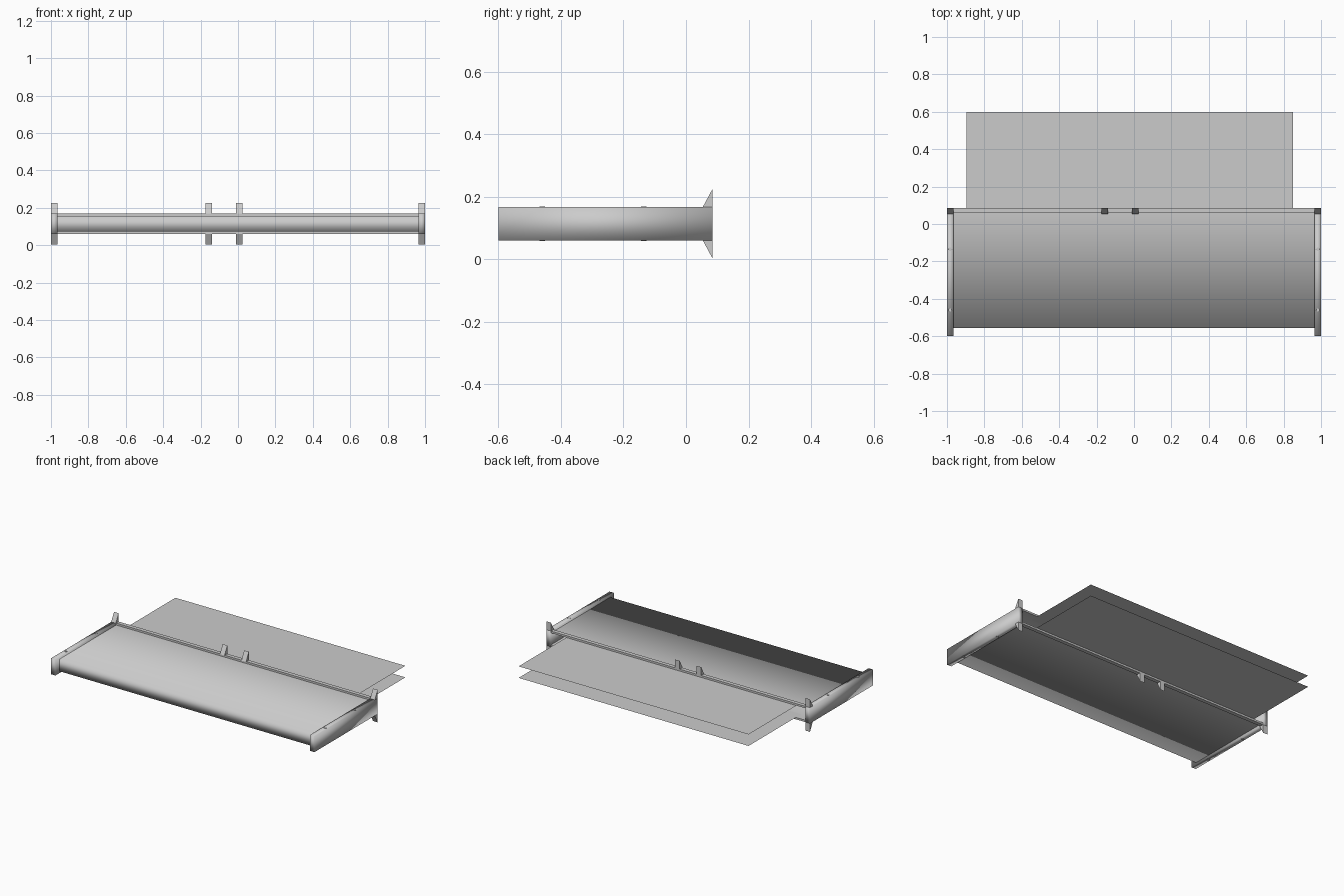
import bpy, bmesh, math

if "Cube" in bpy.data.objects:
    bpy.data.objects.remove(bpy.data.objects["Cube"])

ZC = 0.114          # mid-height of the whole part
BACK = 0.085        # rear plane of the frame


def make(name, verts, faces, smooth=False, fix_normals=True):
    me = bpy.data.meshes.new(name)
    bm = bmesh.new()
    vs = [bm.verts.new(v) for v in verts]
    for f in faces:
        bm.faces.new([vs[i] for i in f])
    if fix_normals:
        bmesh.ops.recalc_face_normals(bm, faces=bm.faces)
    for f in bm.faces:
        f.smooth = smooth
    bm.to_mesh(me)
    bm.free()
    ob = bpy.data.objects.new(name, me)
    bpy.context.collection.objects.link(ob)
    return ob


def extrude_x(name, profile, x0, x1, caps=True, smooth=False):
    """Sweep a (y, z) profile along x; without caps the profile stays open."""
    n = len(profile)
    verts = [(x, y, z) for x in (x0, x1) for y, z in profile]
    faces = [(i, i + 1, n + i + 1, n + i) for i in range(n - 1)]
    if caps:
        faces += [(n - 1, 0, n, 2 * n - 1), tuple(range(n)), tuple(range(n, 2 * n))]
    return make(name, verts, faces, smooth, fix_normals=caps)


def rect(y0, y1, z0, z1):
    return [(y0, z0), (y1, z0), (y1, z1), (y0, z1)]


# hollow panel shell, open at the back, softly shaded around the nose
extrude_x("panel_shell",
          [(0.075, ZC - 0.041), (-0.557, ZC - 0.041), (-0.557, ZC + 0.041), (0.075, ZC + 0.041)],
          0.966, -0.966, caps=False, smooth=True)

# side rails
for side, x0, x1 in (("left", -1, -0.965), ("right", 0.965, 1)):
    extrude_x(side + "_rail", rect(-0.6, BACK, ZC - 0.054, ZC + 0.054), x0, x1, smooth=True)

for level, s in (("upper", 1), ("lower", -1)):
    # rear cross bars
    z = sorted((ZC + s * 0.041, ZC + s * 0.054))
    extrude_x(level + "_rear_bar", rect(0.058, BACK, *z), -0.966, 0.966)

    # thin flaps sliding out of the back
    z = ZC + s * 0.0395
    make(level + "_flap", [(-0.895, 0.03, z), (0.85, 0.03, z), (0.85, 0.6, z), (-0.895, 0.6, z)],
         [(0, 1, 2, 3)], fix_normals=False)

    # wedge clips along the rear edge
    for i, x in enumerate((-1, -0.175, -0.012, 0.965)):
        z0, z1 = ZC + s * 0.054, ZC + s * 0.1115
        extrude_x(f"{level}_clip_{i + 1}", [(0.054, z0), (BACK, z0), (BACK, z1)], x, x + 0.035)

    # small screw heads on the rails
    for x in (-0.983, 0.983):
        for y in (-0.135, -0.46):
            bpy.ops.mesh.primitive_cylinder_add(vertices=12, radius=0.009, depth=0.004,
                                                location=(x, y, ZC + s * 0.0535))
            bpy.context.object.name = level + "_screw"
